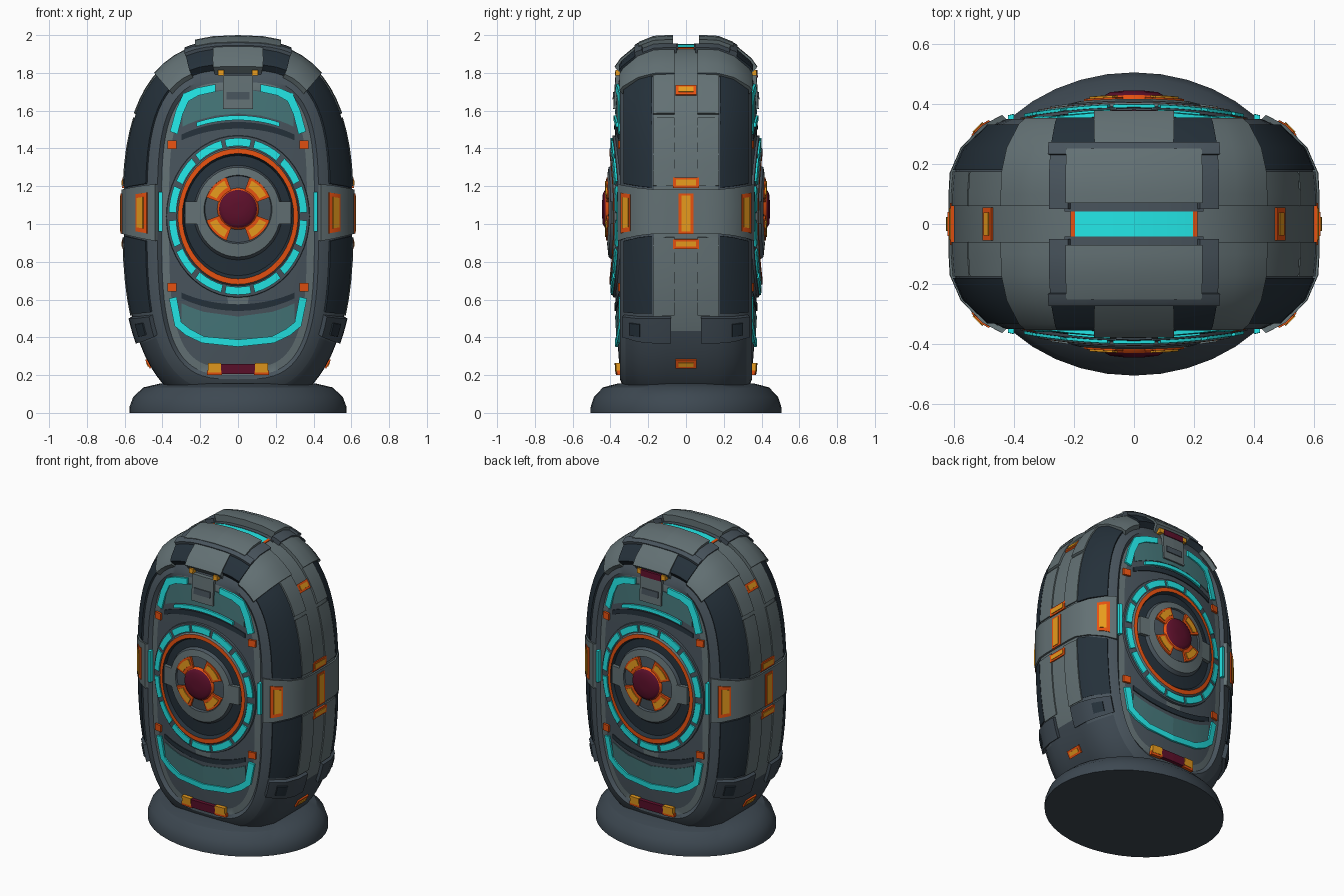
import bpy, bmesh, math

if "Cube" in bpy.data.objects:
    bpy.data.objects.remove(bpy.data.objects["Cube"])

def material(name, r, g, b):
    m = bpy.data.materials.new(name)
    m.diffuse_color = (r, g, b, 1)
    m.use_nodes = True
    m.node_tree.nodes["Principled BSDF"].inputs["Base Color"].default_value = m.diffuse_color
    return m

MATS = dict(
    light=material("light grey", .125, .165, .175),
    mid=material("slate grey", .065, .088, .108),
    dark=material("dark navy", .018, .030, .042),
    base=material("base slate", .047, .065, .083),
    cyan=material("cyan glow", .017, .80, .80),
    teal=material("dull teal", .06, .18, .19),
    orange=material("orange red", .92, .095, .006),
    amber=material("amber", .98, .40, .015),
    maroon=material("maroon", .11, .005, .024))
ZC, A, BT, BB = 1.05, .605, .90, 1.05

def finish(name, bm, mats, mx=False, my=False):
    bmesh.ops.recalc_face_normals(bm, faces=bm.faces)
    me = bpy.data.meshes.new(name)
    bm.to_mesh(me)
    bm.free()
    for m in mats:
        me.materials.append(MATS[m])
    ob = bpy.data.objects.new(name, me)
    bpy.context.collection.objects.link(ob)
    if mx or my:
        mod = ob.modifiers.new("mirror", 'MIRROR')
        mod.use_axis = (mx, my, False)
    return ob

# shell outline in the x-z plane, inset by d
def oval(t, d):
    e = 2 / (2.6 + max(d, 0) * 4)
    c, s = math.cos(t), math.sin(t)
    b = (BT if s >= 0 else BB) - d
    x = math.copysign(abs(c) ** e, c) * (A - d)
    if abs(c) < 1e-6:
        x = 0
    return x, ZC + math.copysign(abs(s) ** e, s) * b

def face_y(x, z):
    return .385 - .3 * x * x - .05 * (z - ZC) ** 2

RIM = [(0, 0), (.1, 0), (.17, .004), (.25, .04), (.32, .112), (.35, .178)]

def rim_inset(y):
    for (y0, d0), (y1, d1) in zip(RIM, RIM[1:]):
        if y <= y1:
            return d0 + (d1 - d0) * (y - y0) / (y1 - y0)
    return RIM[-1][1]

def tz(z):
    b = BT if z >= ZC else -BB
    return math.copysign(math.asin(min(1, (z - ZC) / b) ** 1.3), z - ZC)

def tx(x):
    return math.acos((x / A) ** 1.3)

def solid(name, low, high, mat, mx=True, my=True):
    """Closed plate between two matching point grids."""
    bm = bmesh.new()
    n, m = len(low), len(low[0])
    L = [[bm.verts.new(p) for p in r] for r in low]
    H = [[bm.verts.new(p) for p in r] for r in high]
    for i in range(n - 1):
        for j in range(m - 1):
            for G in (L, H):
                bm.faces.new((G[i][j], G[i + 1][j], G[i + 1][j + 1], G[i][j + 1]))
    for i in range(n - 1):
        for j in (0, m - 1):
            bm.faces.new((L[i][j], L[i + 1][j], H[i + 1][j], H[i][j]))
    for j in range(m - 1):
        for i in (0, n - 1):
            bm.faces.new((L[i][j], L[i][j + 1], H[i][j + 1], H[i][j]))
    return finish(name, bm, [mat], mx, my)

# armour plate wrapped on the rim, mirrored to all four quarters
def slab(name, t0, t1, y0, y1, h, mat):
    nt = max(2, int(abs(t1 - t0) / math.radians(5)))
    ys = [y0] + [y for y, _ in RIM if y0 + .005 < y < y1 - .005] + [y1]
    def grid(k):
        g = []
        for i in range(nt + 1):
            row = []
            for y in ys:
                d = rim_inset(y)
                x, z = oval(t0 + (t1 - t0) * i / nt, d)
                sx, sz = x / (A - d), (z - ZC) / (BT - d if z > ZC else BB - d)
                row.append((x + k * sx, -(y + k * min(1, d * 6)), z + k * sz))
            g.append(row)
        return g
    solid(name, grid(-.02), grid(h), mat)

# raised strip on the front face (x >= 0 half), mirrored left-right and to the back
def ribbon(name, inner, outer, h, mat, back_only=False):
    s = 1 if back_only else -1
    def grid(k):
        return [[(x, s * (face_y(x, z) + k), z) for x, z in
                 (a, ((a[0] + b[0]) / 2, (a[1] + b[1]) / 2), b)] for a, b in zip(inner, outer)]
    solid(name, grid(-.03), grid(h), mat, True, not back_only)

def rect(name, x0, x1, z0, z1, h, mat, back_only=False):
    ribbon(name, [(x0, z0), (x1, z0)], [(x0, z1), (x1, z1)], h, mat, back_only)

def span(a, b, n):
    return [a + (b - a) * i / n for i in range(n + 1)]

def arc(name, cz, r0, r1, a0, a1, h, mat, k=1.0):
    angs = [math.radians(a) for a in span(a0, a1, max(3, int(abs(a1 - a0) / 5)))]
    pts = lambda r: [(r * math.cos(a), cz + r * k * math.sin(a)) for a in angs]
    ribbon(name, pts(r0), pts(r1), h, mat)

# main shell
N = 72
bm = bmesh.new()
rings, rows = [], [(y, d) for y, d in RIM] + [(None, d) for d in (.2, .24, .29, .36, .45, .54)]
for y, d in rows:
    r = []
    for i in range(N):
        x, z = oval(2 * math.pi * i / N, d)
        r.append(bm.verts.new((x, -(face_y(x, z) if y is None else y), z)))
    rings.append(r)
for j in range(len(rings) - 1):
    for i in range(N):
        k = (i + 1) % N
        f = bm.faces.new((rings[j][i], rings[j][k], rings[j + 1][k], rings[j + 1][i]))
        z = f.calc_center_median().z
        f.material_index = 2 if z < .4 and j < 4 else (0 if j < 2 or j == 6 else 1)
bm.faces.new(rings[-1])
finish("shell", bm, ["light", "mid", "base"], my=True)

# foot
bm = bmesh.new()
prev = None
for s, z in ((1, 0), (1, .03), (.965, .085), (.87, .135), (.72, .155), (.4, .16)):
    cur = [bm.verts.new((.575 * s * math.cos(math.tau * i / 40), .505 * s * math.sin(math.tau * i / 40), z))
           for i in range(40)]
    if prev:
        for i in range(40):
            bm.faces.new((prev[i], prev[(i + 1) % 40], cur[(i + 1) % 40], cur[i]))
    else:
        bm.faces.new(cur)
    prev = cur
bm.faces.new(prev)
finish("foot", bm, ["base"])

# rim armour
TOP = math.pi / 2
slab("side_belt", tz(.95), tz(1.18), 0, .35, .013, "light")
slab("upper_dark_panel", tz(1.19), tz(1.80), .18, .325, .008, "dark")
slab("lower_dark_panel", tz(.53), tz(.94), .18, .325, .008, "dark")
slab("upper_side_rail", tz(1.2), tz(1.56), .06, .175, .008, "light")
slab("lower_side_rail", tz(.52), tz(.93), .06, .175, .008, "light")
slab("shoulder_rail", tz(1.58), tz(1.82), .06, .175, .012, "light")
slab("hip_block", tz(.38), tz(.51), .08, .325, .02, "base")
slab("hip_inset", tz(.41), tz(.48), .24, .29, .024, "dark")
slab("shoulder_light_plate", tx(.43), tx(.27), .06, .335, .02, "light")
slab("crown_seam", tx(.27), tx(.21), .05, .24, .03, "mid")
slab("crown_plate", tx(.21), TOP, .07, .24, .05, "light")
slab("crown_edge_seam", tx(.27), TOP, .225, .26, .046, "mid")
slab("crown_dark_plate", tx(.27), tx(.12), .25, .33, .03, "dark")
slab("crown_front_plate", tx(.12), TOP, .25, .34, .04, "light")

# rim lights
slab("crown_light", tx(.195), TOP, 0, .042, .004, "cyan")
slab("crown_light_end", tx(.21), tx(.195), 0, .042, .006, "orange")
slab("crown_channel", tx(.23), TOP, .042, .07, .006, "mid")
for nm, z0, z1, w, h in (("side", .95, 1.16, .04, .017), ("upper_side", 1.19, 1.245, .07, .01),
                         ("lower_side", .87, .92, .07, .01), ("shoulder", 1.68, 1.73, .055, .008),
                         ("hip", .24, .285, .055, .008)):
    slab(nm + "_light_frame", tz(z0), tz(z1), 0, w, h, "orange")
    slab(nm + "_light", tz(z0 + .012), tz(z1 - .012), 0, w - .016, h + .004, "amber")
slab("belt_front_frame", tz(.98), tz(1.14), .288, .332, .017, "orange")
slab("belt_front_light", tz(1.0), tz(1.12), .296, .324, .021, "amber")

# face panels and cyan outlines
def arc_z(x, rz, up):
    return 1.04 + up * rz * math.sqrt(1 - (x / .6) ** 2)

UP_OUT = [(.12, 1.74), (.22, 1.72), (.29, 1.69), (.33, 1.6), (.36, 1.49)]
UP_IN = [(.12, 1.70), (.21, 1.68), (.262, 1.65), (.293, 1.58), (.32, 1.475)]
LOW_OUT = [(.365, .605), (.335, .46), (.275, .41), (.19, .37), (0, .35)]
LOW_IN = [(.325, .615), (.3, .48), (.255, .445), (.18, .405), (0, .388)]
ribbon("upper_cyan_bracket", UP_IN, UP_OUT, .014, "cyan")
ribbon("lower_cyan_outline", LOW_IN, LOW_OUT, .014, "cyan")

def on_arc(pts, rz, up):
    return [(x, arc_z(x, rz, up)) for x, z in pts]

up_fill, low_fill = [(0, 1.72)] + UP_IN[:4], LOW_IN[1:]
ribbon("upper_teal_panel", on_arc(up_fill, .545, 1), up_fill, .005, "teal")
ribbon("lower_teal_panel", low_fill, on_arc(low_fill, .53, -1), .005, "teal")
xs = span(0, .22, 8)
ribbon("upper_cyan_arc", [(x, arc_z(x, .51, 1)) for x in xs], [(x, arc_z(x, .535, 1)) for x in xs], .012, "cyan")
xs = span(0, .3, 10)
for up, nm in ((1, "upper"), (-1, "lower")):
    ribbon(nm + "_dark_arc", [(x, arc_z(x, .465, up)) for x in xs],
           [(x, arc_z(x, .50, up)) for x in xs], .006, "dark")
rect("top_clip", 0, .08, 1.61, 1.785, .016, "light")
rect("top_clip_rib", 0, .06, 1.66, 1.70, .022, "mid")
rect("top_clip_light", .075, .105, 1.785, 1.815, .02, "amber")
rect("top_back_light", 0, .075, 1.775, 1.815, .022, "maroon", True)
rect("chin_light", 0, .09, .205, .26, .024, "maroon")
rect("chin_light_end", .09, .16, .215, .265, .026, "amber")
rect("chin_light_frame", .085, .165, .2, .225, .024, "orange")
rect("side_cyan_bar", .4, .42, .96, 1.17, .03, "cyan")
for z in (1.42, .665):
    rect("face_stud", .326, .374, z - .022, z + .022, .014, "orange")

# central dial: elliptical stepped disc, centre shifts up toward the core
PROF = [(.385, -.03, "mid"), (.378, .012, "mid"), (.325, .014, "light"), (.318, .026, "orange"),
        (.295, .026, "dark"), (.285, .005, "dark"), (.235, .008, "mid"), (.225, .028, "light"),
        (.18, .034, "mid"), (.175, .024, "mid"), (.11, .03, "orange"), (.1, .045, "maroon"),
        (.08, .056, "maroon"), (.03, .06, "maroon")]
names = ["mid", "light", "orange", "dark", "maroon"]
bm = bmesh.new()
prev = None
for r, off, m in PROF:
    w = min(1, max(0, (r - .17) / .13))
    cz, k = 1.08 - .04 * w, 1 + .13 * w
    cur = []
    for i in range(48):
        x, z = r * math.cos(math.tau * i / 48), cz + r * k * math.sin(math.tau * i / 48)
        cur.append(bm.verts.new((x, -(face_y(x, z) + off), z)))
    if prev:
        for i in range(48):
            f = bm.faces.new((prev[i], prev[(i + 1) % 48], cur[(i + 1) % 48], cur[i]))
            f.material_index = names.index(pm)
    prev, pm = cur, m
bm.faces.new(prev).material_index = 4
finish("dial", bm, names, my=True)

# dial segments
for a0, a1 in ((-90, -79), (-76, -52), (-48, -27), (-23, -3), (3, 23), (27, 48), (52, 76), (79, 90)):
    arc("dial_cyan_segment", 1.04, .33, .367, a0, a1, .022, "cyan", 1.13)
for a in (-45, 45):
    arc("core_light_frame", 1.08, .105, .178, a - 25, a + 25, .04, "orange")
    arc("core_light", 1.08, .125, .165, a - 19, a + 19, .046, "amber")
rect("dial_tab", .205, .28, 1.0, 1.12, .03, "light")

# smooth shading with sharp edges kept
for ob in bpy.data.objects:
    ob.select_set(True)
    bpy.context.view_layer.objects.active = ob
bpy.ops.object.shade_smooth_by_angle(angle=math.radians(30))
